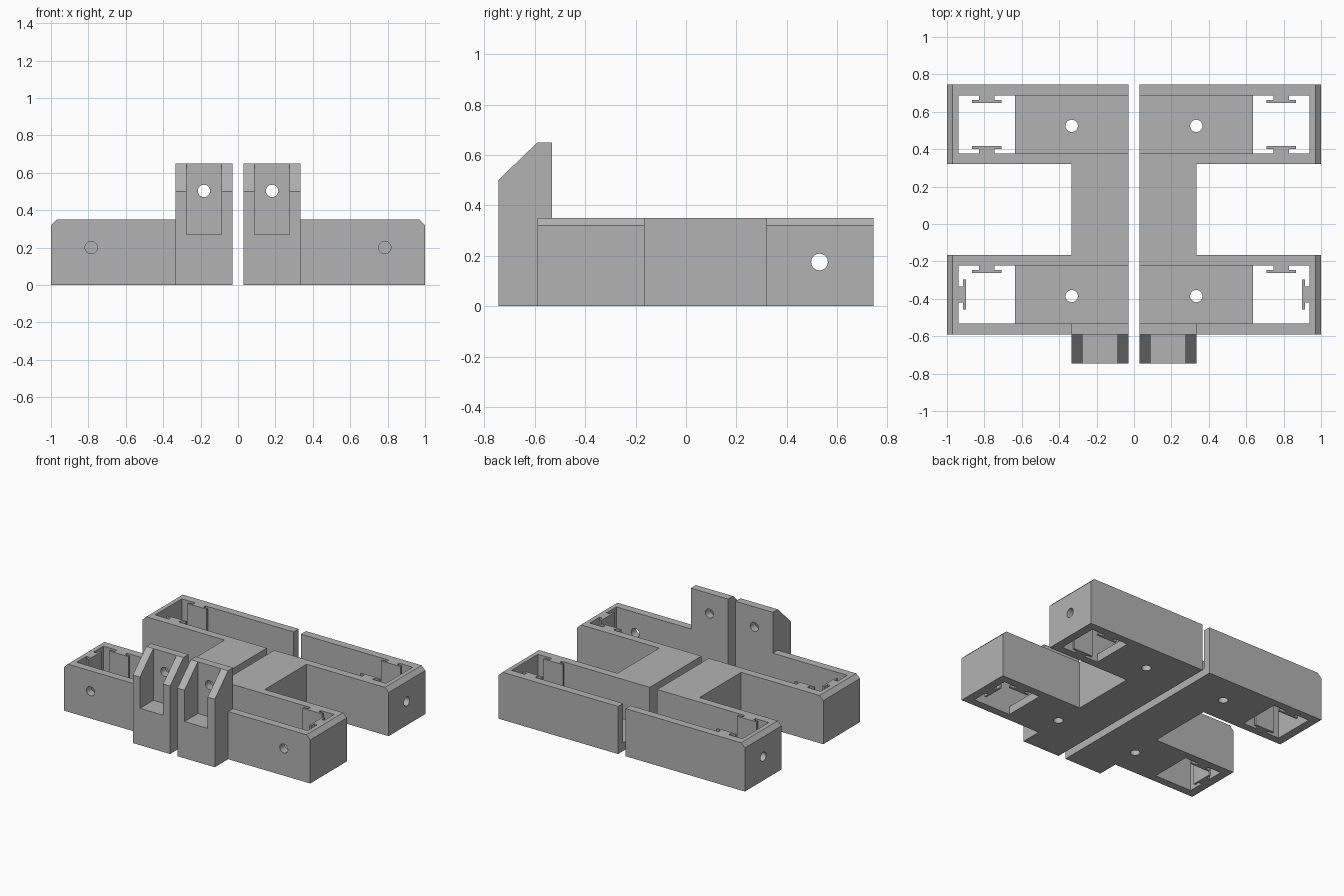
import bpy
import bmesh
import math

cube = bpy.data.objects.get("Cube")
if cube:
    bpy.data.objects.remove(cube, do_unlink=True)

grey = bpy.data.materials.new("plain_grey")
grey.use_nodes = True
grey.diffuse_color = (0.45, 0.45, 0.45, 1)
grey.node_tree.nodes["Principled BSDF"].inputs["Base Color"].default_value = grey.diffuse_color


def prism(name, points, axis, low, high):
    """Extrude a closed 2D profile along one axis."""
    place = {"x": lambda u, v, w: (w, u, v),
             "y": lambda u, v, w: (u, w, v),
             "z": lambda u, v, w: (u, v, w)}[axis]
    bm = bmesh.new()
    ends = [[bm.verts.new(place(u, v, w)) for u, v in points] for w in (low, high)]
    bm.faces.new(ends[0])
    bm.faces.new(ends[1])
    n = len(points)
    for i in range(n):
        j = (i + 1) % n
        bm.faces.new((ends[0][i], ends[0][j], ends[1][j], ends[1][i]))
    bmesh.ops.recalc_face_normals(bm, faces=bm.faces)
    mesh = bpy.data.meshes.new(name)
    bm.to_mesh(mesh)
    bm.free()
    mesh.materials.append(grey)
    obj = bpy.data.objects.new(name, mesh)
    bpy.context.collection.objects.link(obj)
    return obj


def circle(u, v, radius=0.033, sides=32):
    steps = [2 * math.pi * i / sides for i in range(sides)]
    return [(u + radius * math.cos(a), v + radius * math.sin(a)) for a in steps]


def rect(u0, u1, v0, v1):
    return [(u0, v0), (u1, v0), (u1, v1), (u0, v1)]


def apply(obj, modifier):
    bpy.ops.object.select_all(action="DESELECT")
    bpy.context.view_layer.objects.active = obj
    obj.select_set(True)
    bpy.ops.object.modifier_apply(modifier=modifier.name)


def cut(obj, points, axis, low, high):
    cutter = prism("cutter", points, axis, low, high)
    cutter.hide_render = True
    mod = obj.modifiers.new("cut", "BOOLEAN")
    mod.operation = "DIFFERENCE"
    mod.solver = "EXACT"
    mod.object = cutter
    apply(obj, mod)
    bpy.data.objects.remove(cutter, do_unlink=True)


def finish(obj):
    """Mirror a left-hand part to the right and shade it."""
    mod = obj.modifiers.new("mirror", "MIRROR")
    mod.use_mirror_merge = False
    apply(obj, mod)
    bpy.ops.object.shade_smooth_by_angle(angle=math.radians(30))


INNER, NECK, END = 0.03, 0.333, 1.0
HEIGHT, FLOOR, WALL = 0.35, 0.06, 0.058
ARMS = {"front": (-0.59, -0.165), "back": (0.32, 0.745)}

# Tray body: two arms joined by a solid bridge
(f0, f1), (b0, b1) = ARMS["front"], ARMS["back"]
body = prism("tray_body", [(INNER, f0), (END, f0), (END, f1), (NECK, f1),
                           (NECK, b0), (END, b0), (END, b1), (INNER, b1)],
             "z", 0, HEIGHT)

# Channels with an opening through the floor at the outer end
channel = [(0, FLOOR), (0.635, FLOOR), (0.635, -0.1),
           (0.938, -0.1), (0.938, 0.5), (0, 0.5)]
for low, high in ARMS.values():
    cut(body, channel, "y", low + WALL, high - WALL)
    cut(body, circle(NECK, (low + high) / 2 - 0.008), "z", -0.1, 0.2)

# Chamfered outer top edge and the wall holes
cut(body, [(0.97, HEIGHT), (1.03, 0.29), (1.03, 0.5), (0.97, 0.5)], "y", -1, 1)
cut(body, circle(0.785, 0.2), "y", -0.7, -0.5)
cut(body, circle(0.53, 0.175), "x", 0.9, 1.1)
finish(body)

# Mounting bracket with a sloped face, slot and hole
bracket = prism("mounting_bracket",
                [(-0.745, 0), (f0, 0), (f0, HEIGHT), (f0 + WALL, HEIGHT),
                 (f0 + WALL, 0.65), (f0, 0.65), (-0.745, 0.5)],
                "x", INNER, NECK)
cut(bracket, rect(0.087, 0.275, 0.27, 0.8), "y", -0.9, f0)
cut(bracket, circle(0.182, 0.503), "y", -0.7, -0.4)
finish(bracket)


# T-shaped clip rails on the channel walls
def clip(name, wall, side, centre, along_y=False):
    near, far = wall + side * 0.024, wall + side * 0.039
    stem, plate = 0.042, 0.079
    pts = [(-stem, wall), (stem, wall), (stem, near), (plate, near),
           (plate, far), (-plate, far), (-plate, near), (-stem, near)]
    pts = [(centre + u, v) for u, v in pts]
    if along_y:
        pts = [(v, u) for u, v in pts]
    finish(prism(name, pts, "z", 0, HEIGHT))


clip("back_arm_rear_clip", b1 - WALL, -1, 0.787)
clip("back_arm_inner_clip", b0 + WALL, 1, 0.787)
clip("front_arm_inner_clip", f1 - WALL, -1, 0.787)
clip("front_arm_end_clip", 0.938, -1, -0.377, along_y=True)
